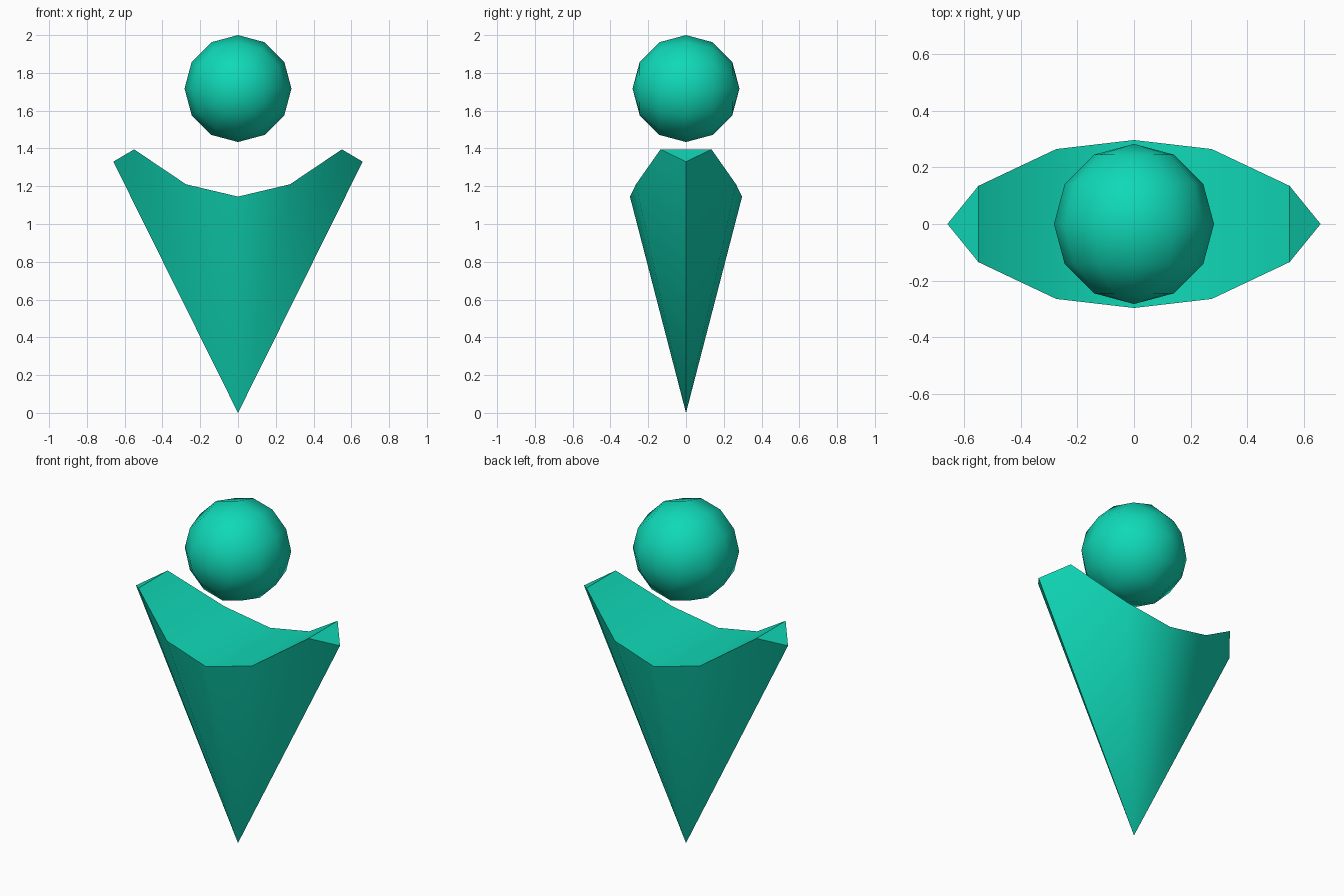
import bpy, bmesh, math

cube = bpy.data.objects.get("Cube")
if cube:
    bpy.data.objects.remove(cube, do_unlink=True)

teal = bpy.data.materials.new("turquoise")
teal.use_nodes = True
colour = (0.005, 0.69, 0.475, 1)
teal.diffuse_color = colour
teal.node_tree.nodes["Principled BSDF"].inputs["Base Color"].default_value = colour


def finish(name, bm, angle):
    """Turn a bmesh into a smooth-shaded object with crisp sharp edges."""
    bmesh.ops.recalc_face_normals(bm, faces=bm.faces)
    mesh = bpy.data.meshes.new(name)
    bm.to_mesh(mesh)
    bm.free()
    mesh.materials.append(teal)
    obj = bpy.data.objects.new(name, mesh)
    bpy.context.collection.objects.link(obj)
    bpy.ops.object.select_all(action='DESELECT')
    obj.select_set(True)
    bpy.context.view_layer.objects.active = obj
    bpy.ops.object.shade_smooth_by_angle(angle=math.radians(angle))
    return obj


# Head: ball with its poles facing front and back
bm = bmesh.new()
bmesh.ops.create_uvsphere(bm, u_segments=12, v_segments=6, radius=0.283)
head = finish("head", bm, 40)
head.rotation_euler.x = math.pi / 2
head.location.z = 1.717

# Body: wedge cone rising from a point to a scooped rim with raised tips
half = [(0.55, 0.135, 1.395), (0.275, 0.265, 1.21), (0, 0.297, 1.145)]
stations = half + [(-x, y, z) for x, y, z in reversed(half[:-1])]
bm = bmesh.new()
apex = bm.verts.new((0, 0, 0))
left_tip = bm.verts.new((0.66, 0, 1.33))
right_tip = bm.verts.new((-0.66, 0, 1.33))
back = [bm.verts.new((x, y, z)) for x, y, z in stations]
front = [bm.verts.new((x, -y, z)) for x, y, z in stations]

# Sides run from the rim down to the point
for side in (back, front):
    rim = [left_tip] + side + [right_tip]
    for a, b in zip(rim, rim[1:]):
        bm.faces.new((a, b, apex))

# Scooped top made of strips from front to back, closed by tip triangles
for i in range(len(back) - 1):
    bm.faces.new((back[i], back[i + 1], front[i + 1], front[i]))
bm.faces.new((left_tip, back[0], front[0]))
bm.faces.new((right_tip, front[-1], back[-1]))
finish("body", bm, 35)
